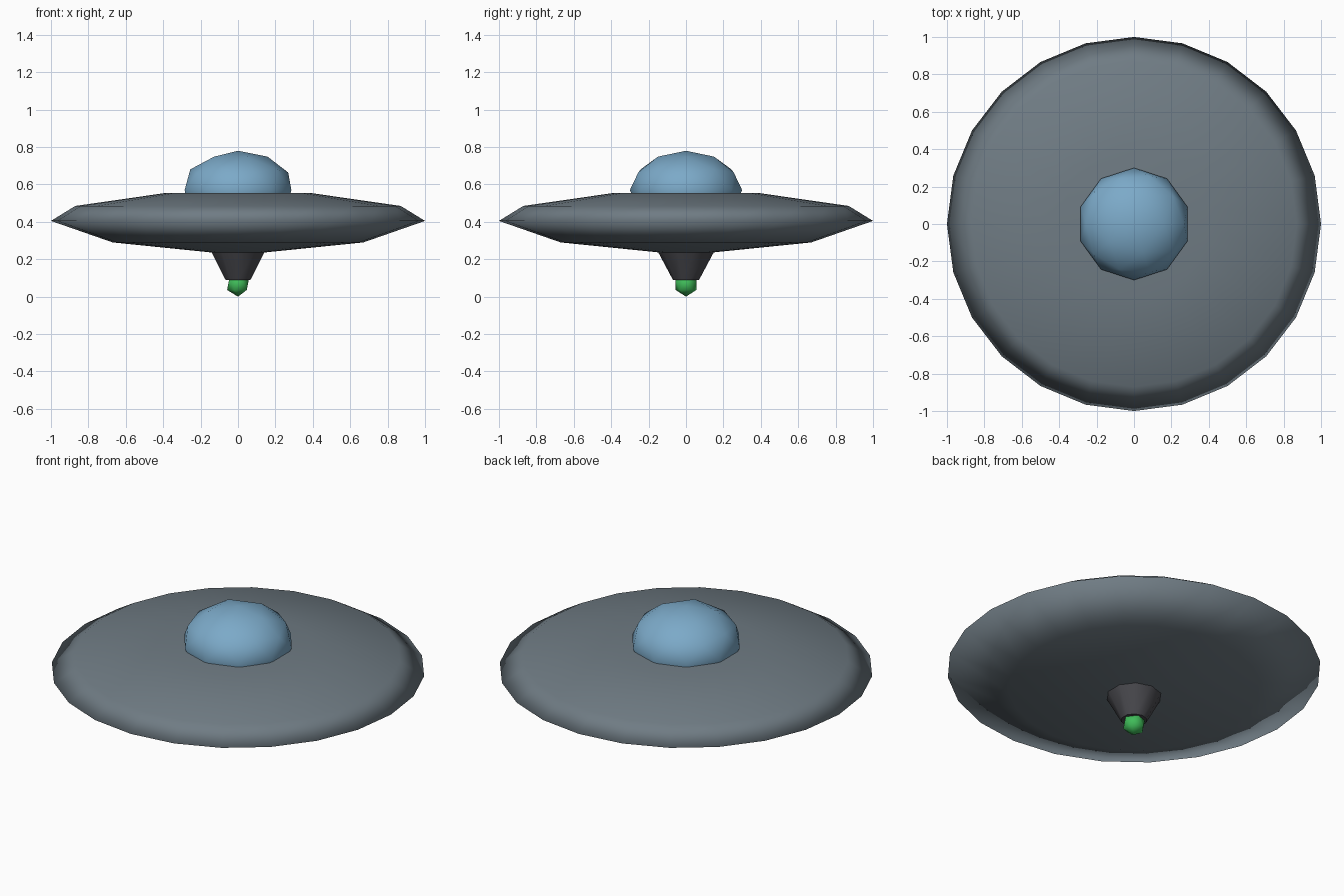
import bpy
from math import cos, sin, pi

if "Cube" in bpy.data.objects:
    bpy.data.objects.remove(bpy.data.objects["Cube"])


def finish(ob, name, colour, angle=None):
    """Name, colour and smooth-shade a part."""
    ob.name = name
    mat = bpy.data.materials.new(name + "_colour")
    mat.diffuse_color = (*colour, 1)
    mat.use_nodes = True
    mat.node_tree.nodes["Principled BSDF"].inputs["Base Color"].default_value = mat.diffuse_color
    ob.data.materials.append(mat)
    ob.data.shade_smooth()
    if angle:
        bpy.ops.object.select_all(action='DESELECT')
        ob.select_set(True)
        bpy.context.view_layer.objects.active = ob
        bpy.ops.object.shade_smooth_by_angle(angle=angle)


def lathe(profile, n, start=0.0):
    """Revolve (radius, z) points, listed bottom to top, and cap both ends."""
    verts = [(r * cos(start + 2 * pi * i / n), r * sin(start + 2 * pi * i / n), z)
             for r, z in profile for i in range(n)]
    faces = [(k * n + i, k * n + (i + 1) % n, (k + 1) * n + (i + 1) % n, (k + 1) * n + i)
             for k in range(len(profile) - 1) for i in range(n)]
    last = (len(profile) - 1) * n
    faces += [tuple(reversed(range(n))), tuple(range(last, last + n))]
    mesh = bpy.data.meshes.new("lathe")
    mesh.from_pydata(verts, [], faces)
    ob = bpy.data.objects.new("lathe", mesh)
    bpy.context.collection.objects.link(ob)
    return ob


def ball(subdivisions, radius, z, squash=1.0):
    bpy.ops.mesh.primitive_ico_sphere_add(subdivisions=subdivisions, radius=radius,
                                          location=(0, 0, z))
    ob = bpy.context.object
    ob.scale.z = squash
    return ob


# Saucer hull
hull = lathe([(0.13, 0.235), (0.67, 0.29), (1.0, 0.405), (0.87, 0.485), (0.39, 0.554)], 24)
finish(hull, "hull", (0.16, 0.20, 0.23))

# Cockpit dome, sunk into the hull
finish(ball(2, 0.30, 0.57, 0.7), "dome", (0.20, 0.40, 0.58))

# Emitter cone under the hull
cone = lathe([(0.07, 0.09), (0.15, 0.24)], 10, pi / 2)
finish(cone, "emitter_cone", (0.07, 0.07, 0.08), 0.8)

# Glowing tip
finish(ball(1, 0.065, 0.065), "emitter_tip", (0.05, 0.50, 0.10))
